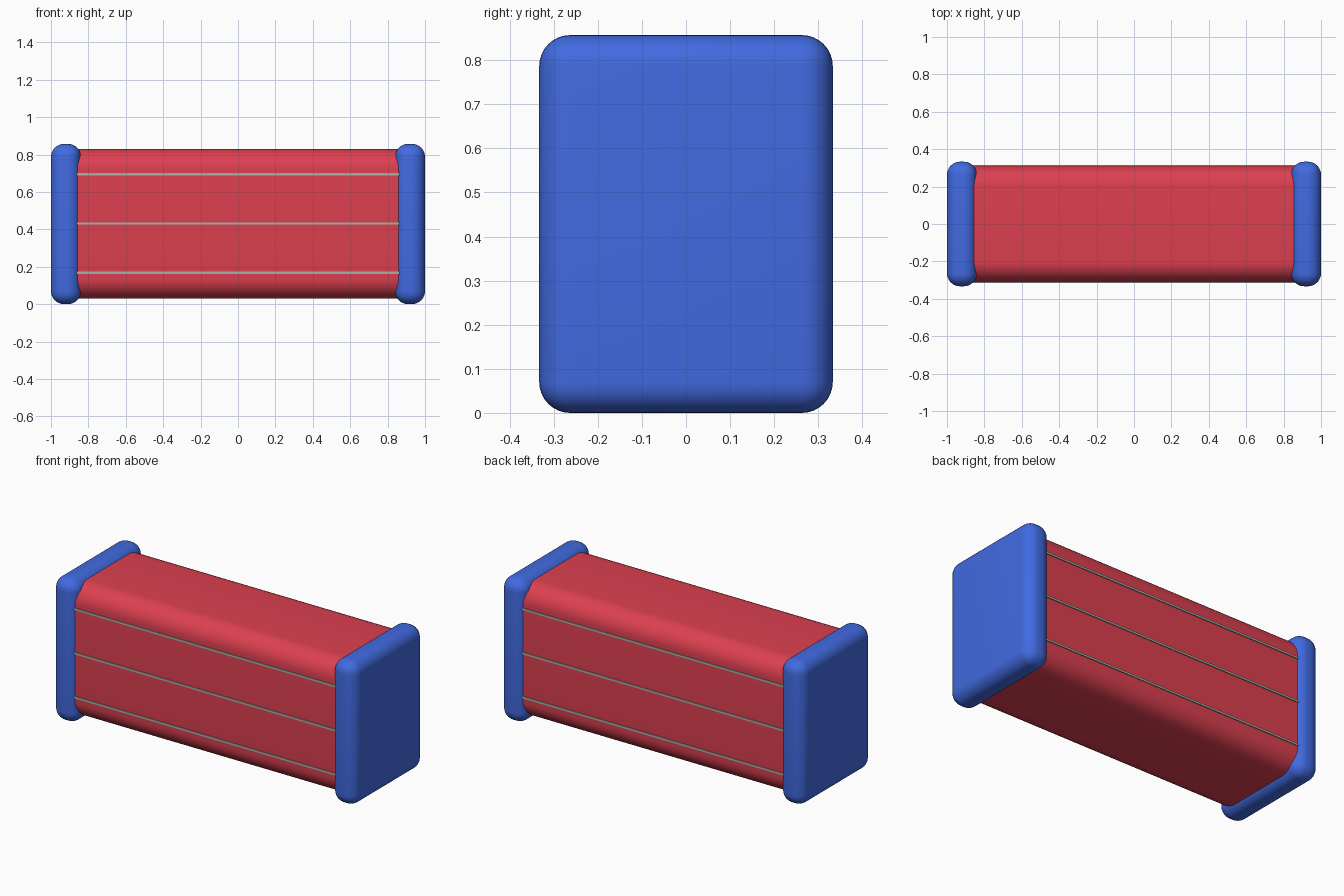
import bpy

if "Cube" in bpy.data.objects:
    bpy.data.objects.remove(bpy.data.objects["Cube"])


def material(name, rgb):
    m = bpy.data.materials.new(name)
    m.diffuse_color = (*rgb, 1)
    m.use_nodes = True
    m.node_tree.nodes["Principled BSDF"].inputs["Base Color"].default_value = m.diffuse_color
    return m


BLUE = material("royal blue", (0.053, 0.145, 0.75))
RED = material("warm red", (0.72, 0.051, 0.08))
GREY = material("steel grey", (0.40, 0.44, 0.41))
MID_Z = 0.43


def box(name, loc, size, mat):
    bpy.ops.mesh.primitive_cube_add(size=1, location=loc)
    ob = bpy.context.object
    ob.name = name
    ob.scale = size
    bpy.ops.object.transform_apply(location=False, rotation=False, scale=True)
    ob.data.materials.append(mat)
    return ob


def round_edges(ob, width, segments, only_along_x=False):
    bev = ob.modifiers.new("Rounding", "BEVEL")
    bev.width = width
    bev.segments = segments
    if only_along_x:
        # weight just the long edges so the ends stay flat
        attr = ob.data.attributes.new("bevel_weight_edge", "FLOAT", "EDGE")
        for e in ob.data.edges:
            a, b = (ob.data.vertices[i].co for i in e.vertices)
            attr.data[e.index].value = float(abs(a.x - b.x) > 0.5)
        bev.limit_method = "WEIGHT"
    bpy.context.view_layer.objects.active = ob
    bpy.ops.object.modifier_apply(modifier=bev.name)
    bpy.ops.object.shade_smooth_by_angle()


# long body with rounded lengthwise edges
body = box("body", (0, 0, MID_Z), (1.76, 0.62, 0.80), RED)
round_edges(body, 0.11, 10, only_along_x=True)

# pillow-edged end caps
for side, label in ((-1, "left"), (1, "right")):
    cap = box(f"{label}_end_cap", (side * 0.92, 0, 0.4285), (0.16, 0.666, 0.857), BLUE)
    round_edges(cap, 0.07, 8)

# thin trim strips on the front and back
for face, label in ((-1, "front"), (1, "back")):
    for i, z in enumerate((0.168, 0.431, 0.694)):
        box(f"{label}_trim_strip_{i + 1}", (0, face * 0.311, z), (1.74, 0.009, 0.012), GREY)
